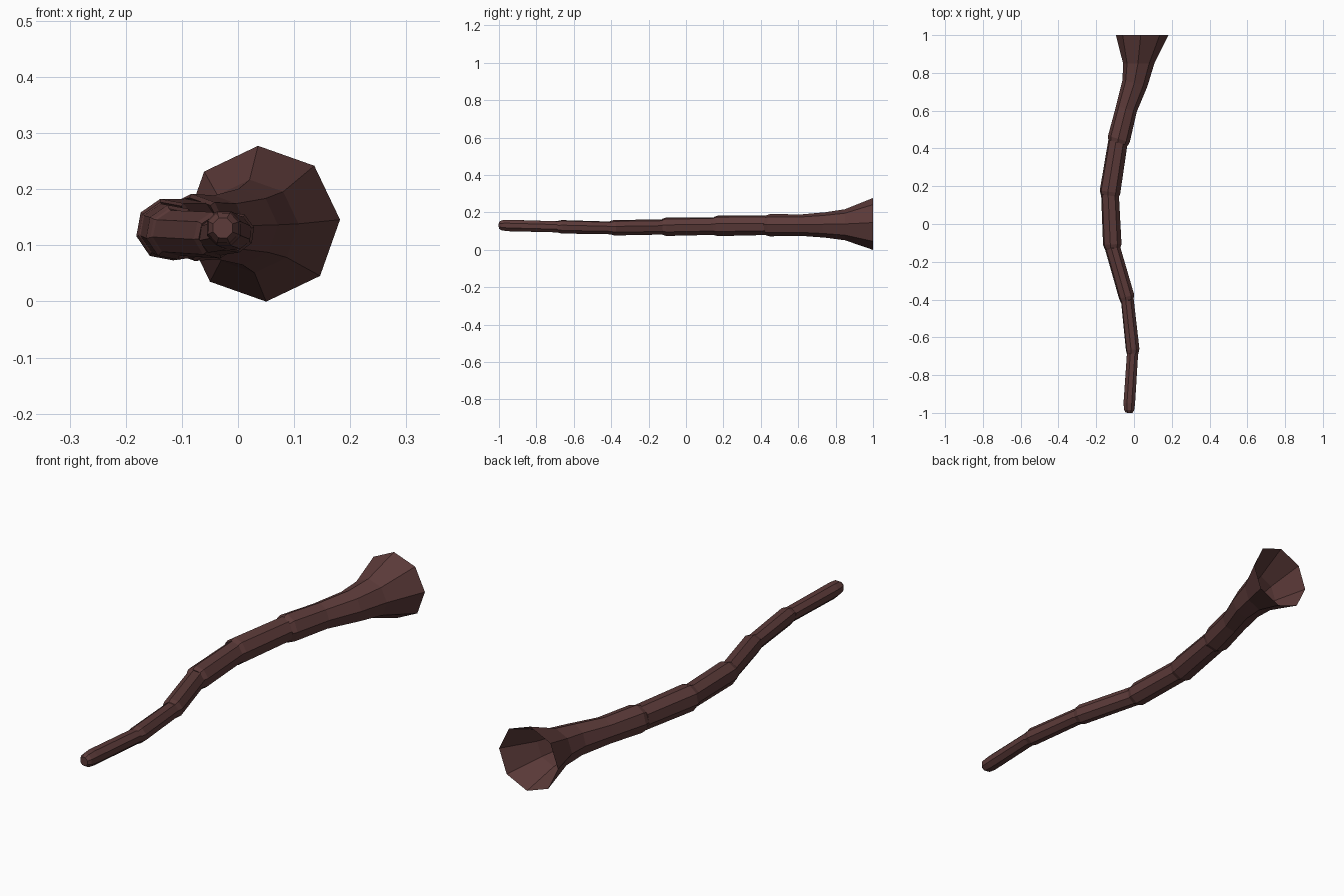
import bpy, bmesh, math
from mathutils import Vector

SIDES = 8

brown = bpy.data.materials.new("dark wood brown")
brown.diffuse_color = (0.107, 0.043, 0.041, 1)

# Each section: twist in degrees, then rings (x, y, z, radius, tilt of the ring in the xy plane)
sections = [
    # rounded tip section
    (22, [(-0.027, -1.0, 0.131, 0.019, -4), (-0.026, -0.985, 0.131, 0.029, -4),
          (-0.025, -0.95, 0.130, 0.033, -4), (-0.008, -0.69, 0.123, 0.032, -4)]),
    # plain sections, each with a bevelled lip over the one before
    (14, [(-0.007, -0.685, 0.123, 0.032, 6), (-0.007, -0.665, 0.123, 0.037, 6),
          (-0.035, -0.405, 0.117, 0.035, 6)]),
    (10, [(-0.036, -0.405, 0.118, 0.036, 16), (-0.039, -0.385, 0.118, 0.042, 16),
          (-0.113, -0.128, 0.122, 0.041, 16)]),
    (12, [(-0.114, -0.128, 0.123, 0.043, 3), (-0.115, -0.108, 0.123, 0.050, 3),
          (-0.127, 0.155, 0.127, 0.048, 3)]),
    (12, [(-0.128, 0.150, 0.128, 0.050, -8), (-0.127, 0.170, 0.128, 0.056, -8),
          (-0.085, 0.435, 0.131, 0.053, -10)]),
    # last section, opening into the flared mouth
    (3, [(-0.084, 0.430, 0.131, 0.054, -16), (-0.080, 0.450, 0.132, 0.060, -16),
         (-0.040, 0.610, 0.132, 0.057, -16), (0.005, 0.745, 0.133, 0.068, -14),
         (0.025, 0.850, 0.134, 0.083, 0), (0.043, 1.0, 0.1385, 0.139, 0)]),
]

bm = bmesh.new()
prev = None
for twist, rings in sections:
    for x, y, z, r, tilt in rings:
        t = math.radians(tilt)
        side = Vector((math.cos(t), math.sin(t), 0))
        up = Vector((0, 0, 1))
        ring = []
        for i in range(SIDES):
            a = math.radians(twist) + math.tau * i / SIDES
            ring.append(bm.verts.new(Vector((x, y, z)) + r * (math.cos(a) * side + math.sin(a) * up)))
        if prev is None:
            bm.faces.new(ring)  # tip cap; the mouth stays open
        else:
            for i in range(SIDES):
                j = (i + 1) % SIDES
                bm.faces.new((prev[i], prev[j], ring[j], ring[i]))
        prev = ring

bmesh.ops.recalc_face_normals(bm, faces=bm.faces)
mesh = bpy.data.meshes.new("jointed_horn")
bm.to_mesh(mesh)
bm.free()
mesh.materials.append(brown)
bpy.context.collection.objects.link(bpy.data.objects.new("jointed_horn", mesh))
